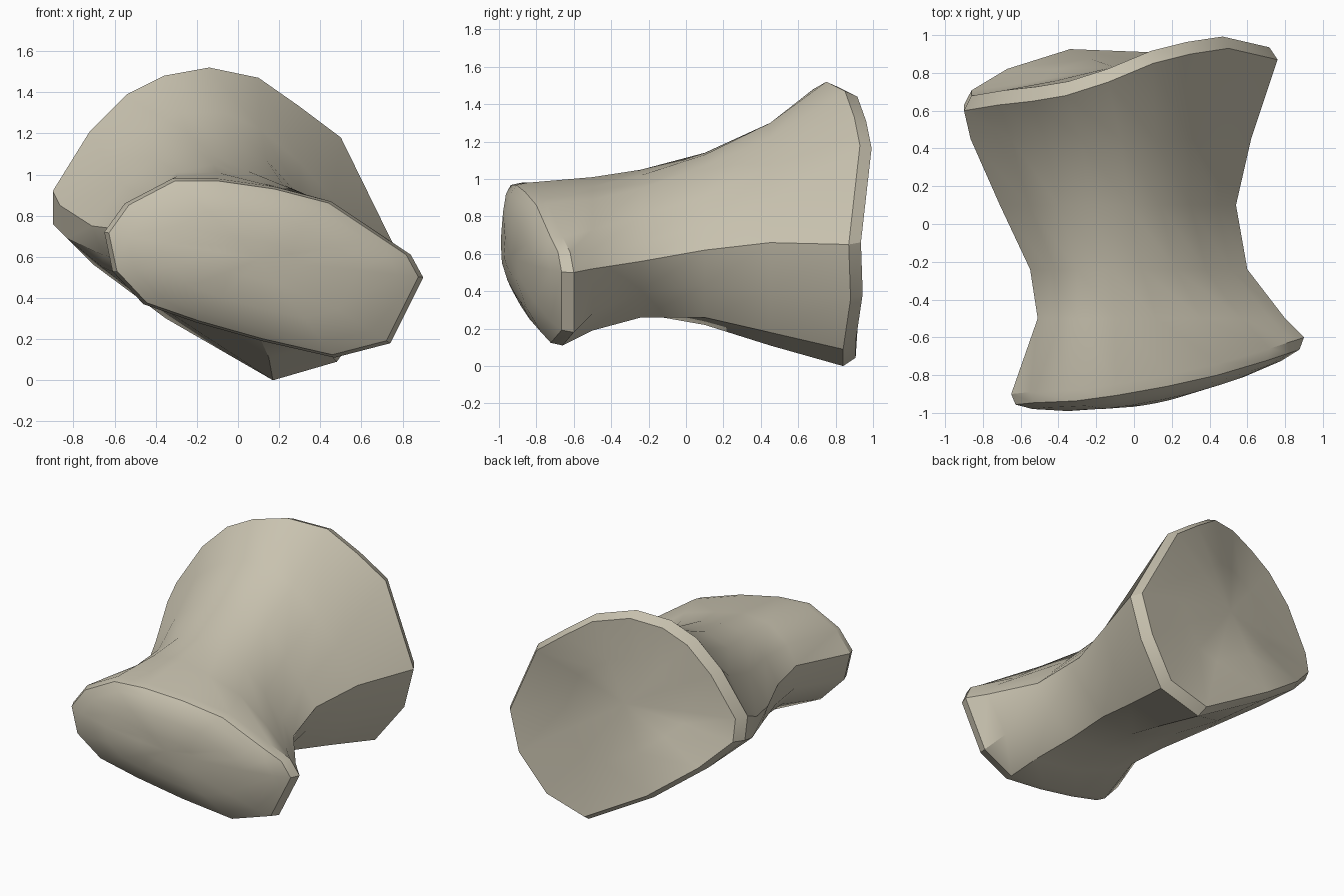
import bpy
import bmesh
import math
from mathutils import Vector

default_cube = bpy.data.objects.get("Cube")
if default_cube:
    bpy.data.objects.remove(default_cube, do_unlink=True)


def make_material(name, colour):
    material = bpy.data.materials.new(name)
    material.use_nodes = True
    material.diffuse_color = (*colour, 1)
    shader = material.node_tree.nodes["Principled BSDF"]
    shader.inputs["Base Color"].default_value = (*colour, 1)
    shader.inputs["Roughness"].default_value = 0.8
    return material


def section(y, outline):
    """Upright cross-section of the shaft at a given depth."""
    return [Vector((x, y, z)) for x, z in outline]


def inset(ring, scale, shift):
    """Ring shrunk towards its centre and pushed along the shaft."""
    centre = sum(ring, Vector()) / len(ring)
    return [centre + (p - centre) * scale + Vector((0, shift, 0)) for p in ring]


def loft(name, rings, material):
    """Skin a row of matching rings and close both ends with a fan."""
    bm = bmesh.new()
    loops = [[bm.verts.new(p) for p in ring] for ring in rings]
    count = len(loops[0])
    for first, second in zip(loops, loops[1:]):
        for i in range(count):
            j = (i + 1) % count
            bm.faces.new((first[i], first[j], second[j], second[i]))
    for loop in (loops[0], loops[-1]):
        hub = bm.verts.new(sum((v.co for v in loop), Vector()) / count)
        for i in range(count):
            bm.faces.new((loop[i], loop[(i + 1) % count], hub))
    bmesh.ops.recalc_face_normals(bm, faces=bm.faces)
    mesh = bpy.data.meshes.new(name)
    bm.to_mesh(mesh)
    bm.free()
    mesh.materials.append(material)
    obj = bpy.data.objects.new(name, mesh)
    bpy.context.collection.objects.link(obj)
    return obj


# Narrow front end, slanted down to the left
front_rim = [Vector(p) for p in (
    (.9, -.6, .5), (.84, -.62, .61), (.72, -.66, .69), (.45, -.74, .87),
    (.18, -.8, .94), (-.1, -.85, .98), (-.32, -.88, .98), (-.55, -.89, .86),
    (-.65, -.9, .72), (-.61, -.89, .53), (-.46, -.84, .37), (-.2, -.79, .28),
    (.12, -.73, .19), (.47, -.66, .11), (.74, -.6, .18))]

# Shaft sections
collar = section(-.5, (
    (.8, .52), (.72, .62), (.57, .73), (.36, .89), (.12, .96), (-.1, 1.01),
    (-.3, .99), (-.44, .88), (-.51, .75), (-.5, .59), (-.4, .45), (-.2, .33),
    (.08, .23), (.4, .19), (.65, .28)))
neck = section(-.24, (
    (.6, .56), (.51, .66), (.38, .8), (.22, .95), (.04, 1.02), (-.12, 1.05),
    (-.3, 1.01), (-.45, .89), (-.55, .73), (-.53, .58), (-.43, .46), (-.22, .36),
    (.05, .28), (.32, .26), (.5, .4)))
waist = section(.1, (
    (.54, .62), (.44, .75), (.3, .91), (.14, 1.07), (-.03, 1.13), (-.22, 1.14),
    (-.4, 1.08), (-.56, .95), (-.71, .75), (-.66, .61), (-.54, .5), (-.25, .35),
    (.1, .22), (.34, .26), (.46, .43)))
flare = section(.45, (
    (.62, .66), (.46, .88), (.3, 1.06), (.11, 1.22), (-.07, 1.3), (-.28, 1.3),
    (-.47, 1.22), (-.65, 1.08), (-.865, .85), (-.83, .69), (-.66, .55), (-.32, .32),
    (.15, .11), (.4, .18), (.55, .4)))

# Wide back end
back_rim = [Vector(p) for p in (
    (.76, .87, .65), (.5, .93, 1.18), (.3, .9, 1.33), (.1, .85, 1.47),
    (-.14, .75, 1.52), (-.36, .68, 1.48), (-.54, .65, 1.39), (-.72, .63, 1.21),
    (-.9, .6, .92), (-.9, .63, .76), (-.7, .75, .56), (-.35, .86, .3),
    (.17, .84, 0), (.48, .84, .09), (.68, .88, .36))]

bone_colour = make_material("pale bone", (.58, .54, .43))

# Rounded front pad, shaft and dished back plate in one skin
rings = [
    inset(front_rim, .25, -.175),
    inset(front_rim, .6, -.145),
    inset(front_rim, .85, -.1),
    inset(front_rim, .97, -.06),
    front_rim,
    collar,
    neck,
    waist,
    flare,
    back_rim,
    inset(back_rim, .95, .07),
    inset(back_rim, .5, .055),
]
bone = loft("bone_shaft", rings, bone_colour)

bpy.ops.object.select_all(action="DESELECT")
bone.select_set(True)
bpy.context.view_layer.objects.active = bone
bpy.ops.object.shade_smooth_by_angle(angle=math.radians(32))
